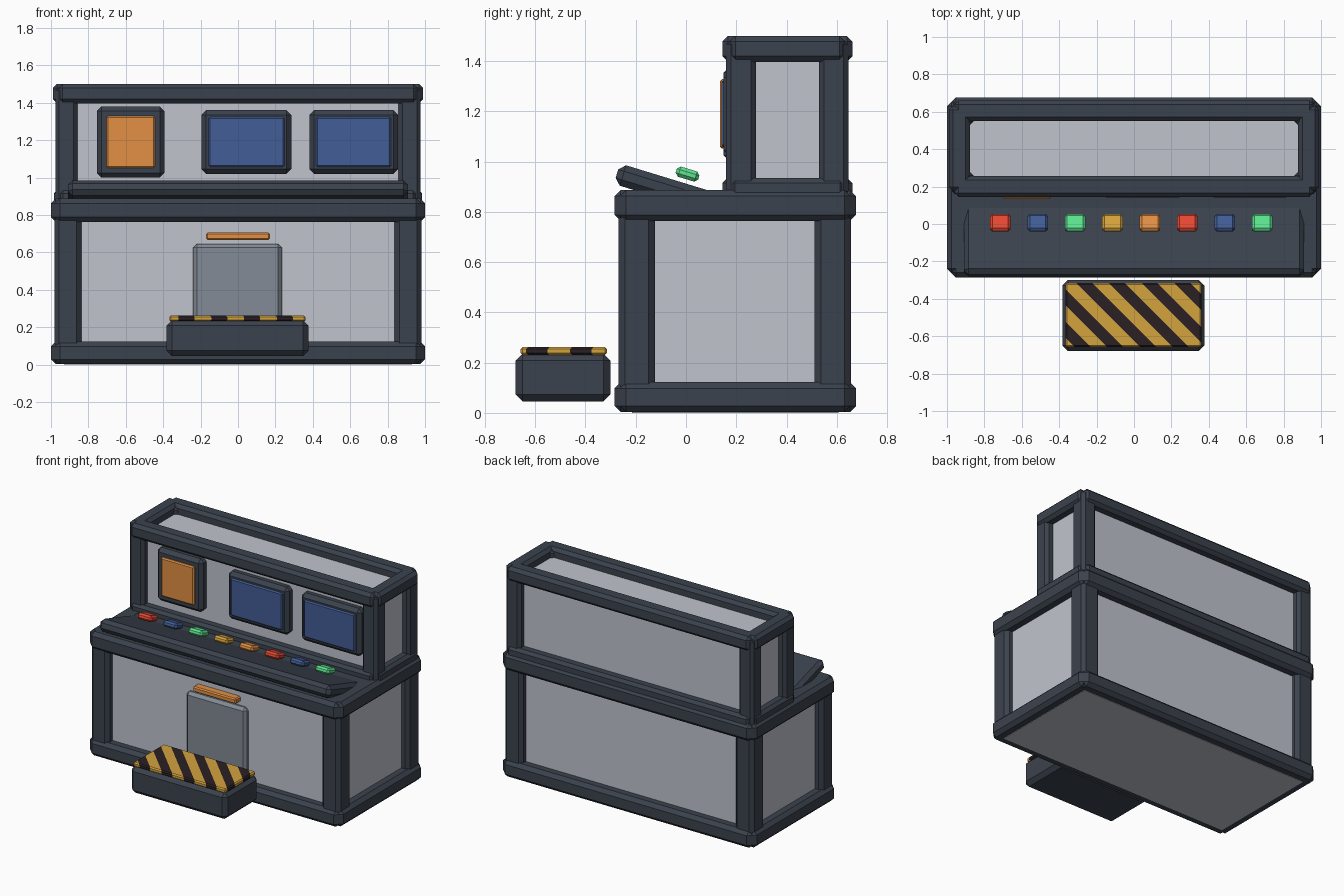
import bpy, bmesh, math
from mathutils import Vector, Matrix

if "Cube" in bpy.data.objects:
    bpy.data.objects.remove(bpy.data.objects["Cube"], do_unlink=True)


def material(name, r, g, b):
    """Flat colour given as sRGB 0-255, stored linear."""
    lin = [((c / 255 + 0.055) / 1.055) ** 2.4 for c in (r, g, b)] + [1.0]
    m = bpy.data.materials.new(name)
    m.use_nodes = True
    m.diffuse_color = lin
    node = next(n for n in m.node_tree.nodes if n.type == "BSDF_PRINCIPLED")
    node.inputs["Base Color"].default_value = lin
    node.inputs["Roughness"].default_value = 0.7
    return m


FRAME = material("dark_frame", 59, 66, 77)
PANEL = material("light_panel", 193, 196, 206)
DOOR = material("slate_door", 130, 139, 150)
ORANGE = material("orange", 226, 144, 68)
BLUE = material("blue", 66, 93, 150)
RED = material("red", 234, 74, 52)
GREEN = material("green", 94, 228, 144)
YELLOW = material("mustard_yellow", 212, 163, 62)
BLACK = material("stripe_black", 42, 32, 34)


def box(name, x, y, z, mat, chamfer=0.0, tilt=0.0):
    """Chamfered box from (min, max) spans, tilted about its own x axis."""
    spans = (x, y, z)
    size = [b - a for a, b in spans]
    centre = Vector([(a + b) / 2 for a, b in spans])
    bm = bmesh.new()
    bmesh.ops.create_cube(bm, size=1, matrix=Matrix.Diagonal((*size, 1)))
    if chamfer:
        bmesh.ops.bevel(bm, geom=bm.edges[:], offset=chamfer, segments=1,
                        affect="EDGES", clamp_overlap=True)
    mesh = bpy.data.meshes.new(name)
    bm.to_mesh(mesh)
    bm.free()
    mesh.materials.append(mat)
    ob = bpy.data.objects.new(name, mesh)
    ob.location = centre
    ob.rotation_euler.x = tilt
    bpy.context.collection.objects.link(ob)
    return ob


def rail_ring(name, half_x, y, z, width, inset, chamfer=0.025):
    """Four rails around a rectangle, stopping short to notch the corners."""
    y0, y1 = y
    xs = (inset - half_x, half_x - inset)
    box(name + "_front_rail", xs, (y0, y0 + width), z, FRAME, chamfer)
    box(name + "_back_rail", xs, (y1 - width, y1), z, FRAME, chamfer)
    for side, s in (("left", 1), ("right", -1)):
        xs = sorted((s * half_x, s * (half_x - width)))
        box(f"{name}_{side}_rail", xs, (y0 + inset, y1 - inset), z, FRAME, chamfer)


def corner_posts(name, half_x, y, z, width, chamfer=0.025):
    y0, y1 = y
    for side, s in (("left", 1), ("right", -1)):
        xs = sorted((s * half_x, s * (half_x - width)))
        box(f"{name}_front_{side}_post", xs, (y0, y0 + width), z, FRAME, chamfer)
        box(f"{name}_back_{side}_post", xs, (y1 - width, y1), z, FRAME, chamfer)


# Lower cabinet
box("lower_body", (-0.93, 0.93), (-0.215, 0.607), (0, 0.85), PANEL)
rail_ring("base", 1.0, (-0.285, 0.677), (0.003, 0.122), 0.145, 0.022)
corner_posts("lower", 0.982, (-0.268, 0.656), (0.015, 0.875), 0.144)
rail_ring("deck", 1.0, (-0.285, 0.677), (0.763, 0.887), 0.145, 0.022)
box("deck_plate", (-0.95, 0.95), (-0.23, 0.62), (0.8, 0.886), FRAME)

# Upper cabinet
box("upper_body", (-0.925, 0.925), (0.21, 0.597), (0.87, 1.435), PANEL)
rail_ring("upper_base", 0.985, (0.145, 0.662), (0.84, 0.935), 0.11, 0.03, 0.02)
corner_posts("upper", 0.977, (0.16, 0.647), (0.86, 1.485), 0.118, 0.02)
rail_ring("top", 0.99, (0.145, 0.662), (1.397, 1.5), 0.112, 0.03, 0.022)

# Door and handle
box("door", (-0.24, 0.235), (-0.252, -0.2), (0.12, 0.645), DOOR, 0.02)
box("door_handle", (-0.17, 0.17), (-0.269, -0.2), (0.667, 0.706), ORANGE, 0.008)

# Screens with bezels
screens = (
    ("tall_screen", (-0.755, -0.393), (1.0, 1.38), 0.052, 0.135, ORANGE),
    ("middle_screen", (-0.195, 0.285), (1.02, 1.36), 0.037, 0.141, BLUE),
    ("left_screen", (0.381, 0.856), (1.02, 1.36), 0.037, 0.141, BLUE),
)
for name, x, z, inset, front, mat in screens:
    box(name + "_bezel", x, (0.15, 0.23), z, FRAME, 0.025)
    box(name, (x[0] + inset, x[1] - inset), (front, 0.175),
        (z[0] + inset, z[1] - inset), mat, 0.008)

# Sloped console and its buttons
TILT = math.radians(-17)
box("console", (-0.91, 0.91), (-0.285, 0.175), (0.842, 0.927), FRAME, 0.025, TILT)
for i, mat in enumerate((RED, BLUE, GREEN, YELLOW, ORANGE, RED, BLUE, GREEN)):
    x = -0.715 + 0.2 * i
    box(f"button_{i + 1}", (x - 0.055, x + 0.055), (-0.041, 0.053),
        (0.929, 0.971), mat, 0.013, TILT)

# Step with a striped tread
box("step", (-0.382, 0.376), (-0.678, -0.3), (0.046, 0.236), FRAME, 0.028)
tread = box("step_tread", (-0.367, 0.361), (-0.658, -0.315), (0.23, 0.262),
            YELLOW, 0.008)
tread.data.materials.append(BLACK)
START, PERIOD, WIDTH = -0.975, 0.175, 0.085
offset = tread.location.x + tread.location.y
bm = bmesh.new()
bm.from_mesh(tread.data)
for k in range(-1, 6):
    for edge in (START + k * PERIOD, START + k * PERIOD + WIDTH):
        bmesh.ops.bisect_plane(bm, geom=bm.verts[:] + bm.edges[:] + bm.faces[:],
                               plane_co=(edge - offset, 0, 0), plane_no=(1, 1, 0))
for f in bm.faces:
    c = f.calc_center_median()
    f.material_index = int((c.x + c.y + offset - START) % PERIOD < WIDTH)
bm.to_mesh(tread.data)
bm.free()
